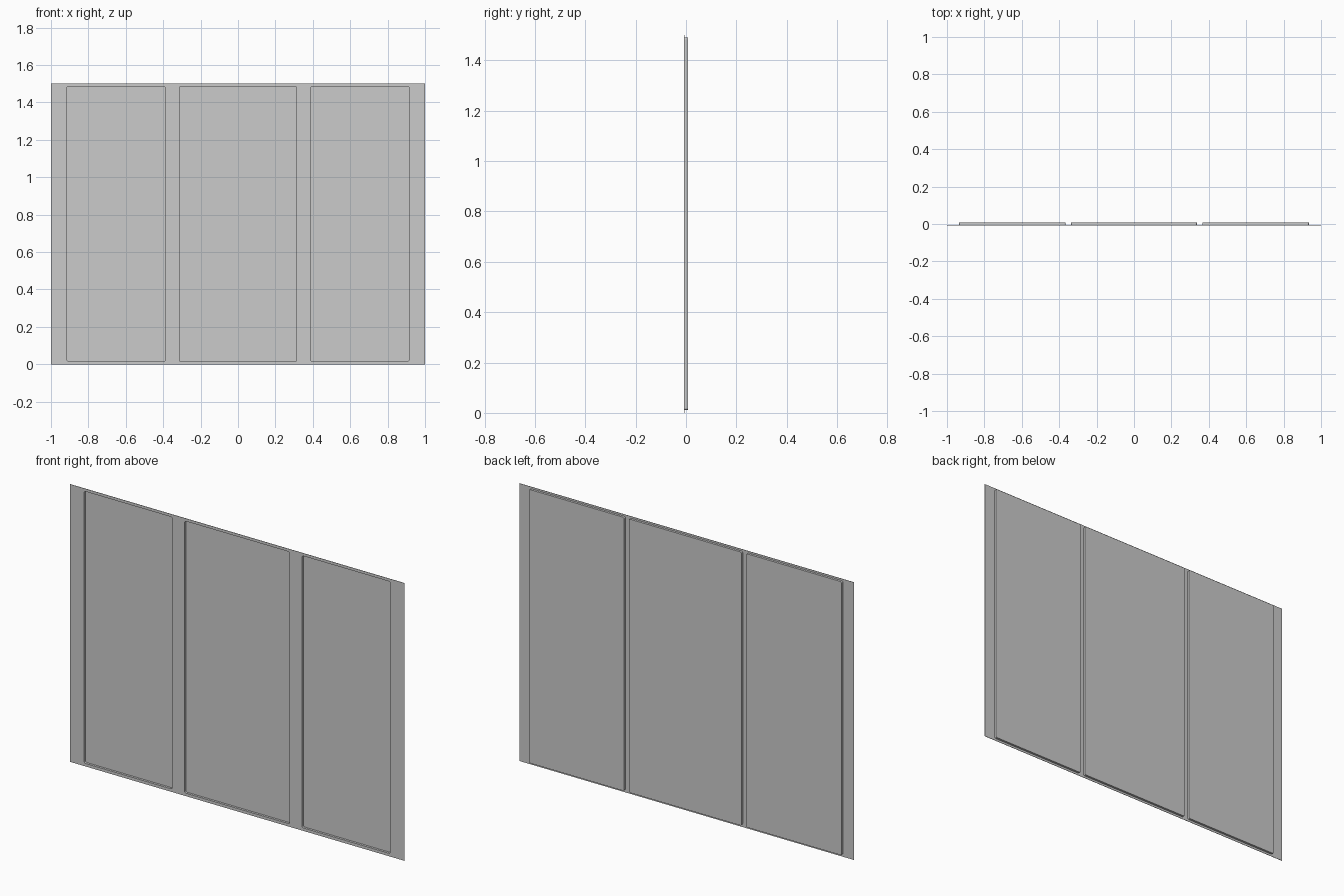
import bpy, bmesh

if "Cube" in bpy.data.objects:
    bpy.data.objects.remove(bpy.data.objects["Cube"])

FRONT, BACK, T = -0.007, 0.007, 0.002   # panel depth range and sheet thickness


def box(name, x, y, z, radius=0.0):
    """Box from (min, max) ranges, optionally rounding the edges along y."""
    bm = bmesh.new()
    bmesh.ops.create_cube(bm, size=1)
    for v in bm.verts:
        for i, (lo, hi) in enumerate((x, y, z)):
            v.co[i] = lo if v.co[i] < 0 else hi
    if radius:
        edges = [e for e in bm.edges
                 if abs(e.verts[0].co.y - e.verts[1].co.y) > 1e-4]
        bmesh.ops.bevel(bm, geom=edges, offset=radius, segments=3,
                        profile=0.5, affect='EDGES')
    bmesh.ops.recalc_face_normals(bm, faces=bm.faces)
    me = bpy.data.meshes.new(name)
    bm.to_mesh(me)
    bm.free()
    ob = bpy.data.objects.new(name, me)
    bpy.context.collection.objects.link(ob)
    return ob


def boolean(target, tool, operation):
    mod = target.modifiers.new(tool.name, 'BOOLEAN')
    mod.operation = operation
    mod.solver = 'EXACT'
    mod.object = tool
    bpy.context.view_layer.objects.active = target
    bpy.ops.object.modifier_apply(modifier=mod.name)
    bpy.data.objects.remove(tool)


# thin backing sheet
panel = box("wall_panel", (-1, 1), (FRONT, FRONT + T), (0, 1.5))

# three pressed bays: raised on the back, recessed on the front
outer = [(-0.935, -0.365), (-0.336, 0.336), (0.365, 0.935)]
inner = [(-0.915, -0.388), (-0.314, 0.314), (0.388, 0.915)]
for o in outer:
    boolean(panel, box("raised_bay", o, (FRONT + T / 2, BACK), (0.012, 1.49), 0.008), 'UNION')
for i in inner:
    boolean(panel, box("recess", i, (FRONT - 0.02, BACK - T), (0.016, 1.485), 0.008), 'DIFFERENCE')
